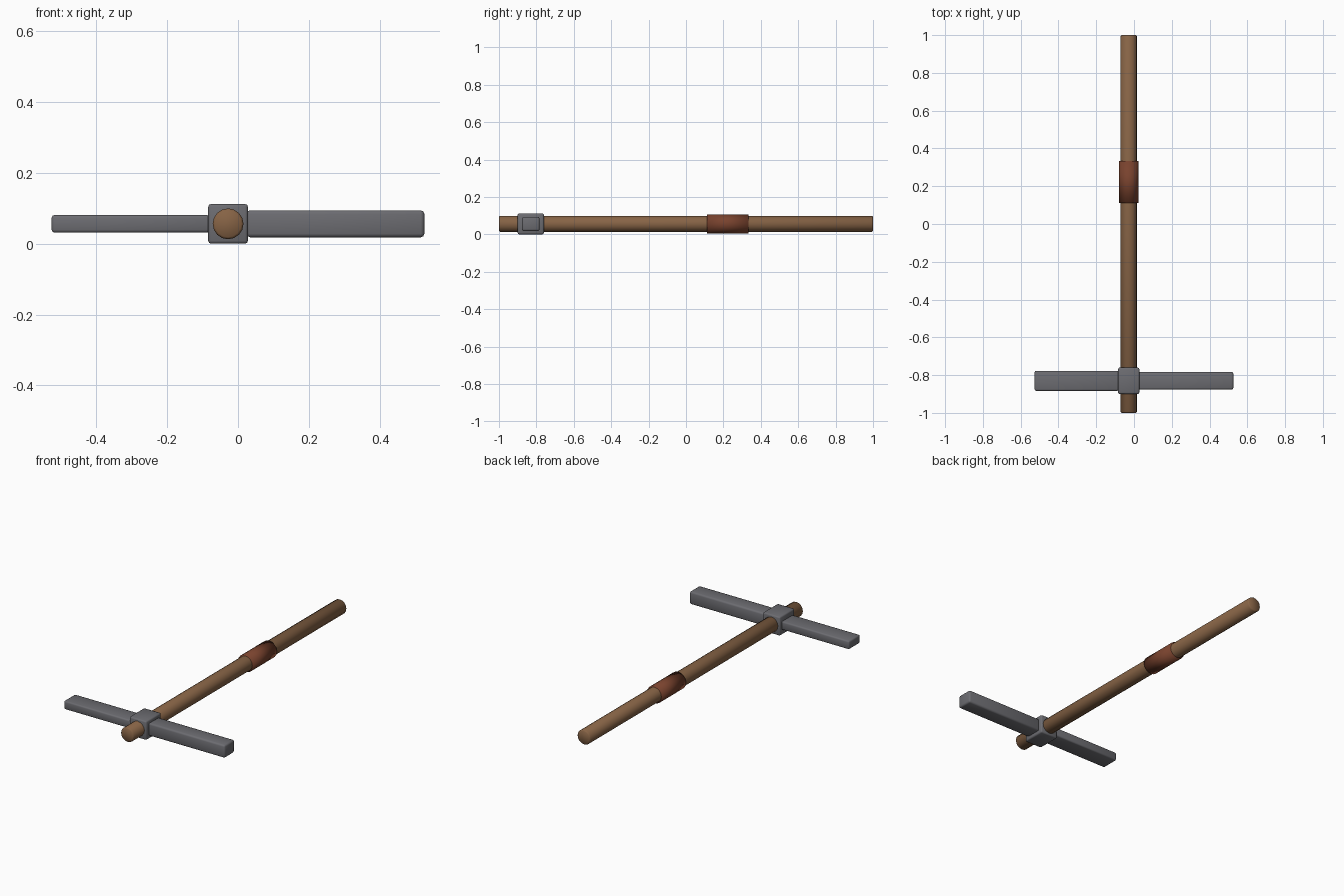
import bpy
import math

cube = bpy.data.objects.get("Cube")
if cube:
    bpy.data.objects.remove(cube, do_unlink=True)

AXIS_X, AXIS_Z = -0.028, 0.056   # centre line of the handle
HEAD_Y = -0.83                   # centre of the head along the handle


def material(name, color):
    mat = bpy.data.materials.new(name)
    mat.use_nodes = True
    mat.diffuse_color = (*color, 1)
    mat.node_tree.nodes["Principled BSDF"].inputs["Base Color"].default_value = (*color, 1)
    return mat


wood = material("brown wood", (0.24, 0.125, 0.06))
leather = material("red brown leather", (0.19, 0.055, 0.027))
metal = material("dark grey metal", (0.15, 0.15, 0.165))


def finish(obj, name, mat, bevel, segments):
    obj.name = name
    obj.data.materials.append(mat)
    if bevel:
        mod = obj.modifiers.new("Bevel", "BEVEL")
        mod.width = bevel
        mod.segments = segments
        mod.limit_method = "ANGLE"
        mod.angle_limit = math.radians(40)
    bpy.ops.object.shade_smooth()


def rod(name, radius, y0, y1, mat, bevel=0):
    bpy.ops.mesh.primitive_cylinder_add(
        vertices=16, radius=radius, depth=y1 - y0,
        location=(AXIS_X, (y0 + y1) / 2, AXIS_Z), rotation=(math.pi / 2, 0, 0))
    finish(bpy.context.object, name, mat, bevel, 1)


def bar(name, x0, x1, width, height, bevel):
    bpy.ops.mesh.primitive_cube_add(size=1, location=((x0 + x1) / 2, HEAD_Y, AXIS_Z))
    obj = bpy.context.object
    obj.scale = (x1 - x0, width, height)
    bpy.ops.object.transform_apply(location=False, rotation=False, scale=True)
    finish(obj, name, metal, bevel, 2)


# Handle with its grip wrap
rod("handle", 0.0435, -1, 1, wood, 0.006)
rod("grip_wrap", 0.051, 0.112, 0.333, leather)

# Head: central socket block and the two unequal arms
bar("head_socket", -0.084, 0.028, 0.14, 0.112, 0.008)
bar("wide_arm", -0.526, -0.08, 0.106, 0.05, 0.008)
bar("thick_arm", 0.024, 0.526, 0.094, 0.076, 0.01)
